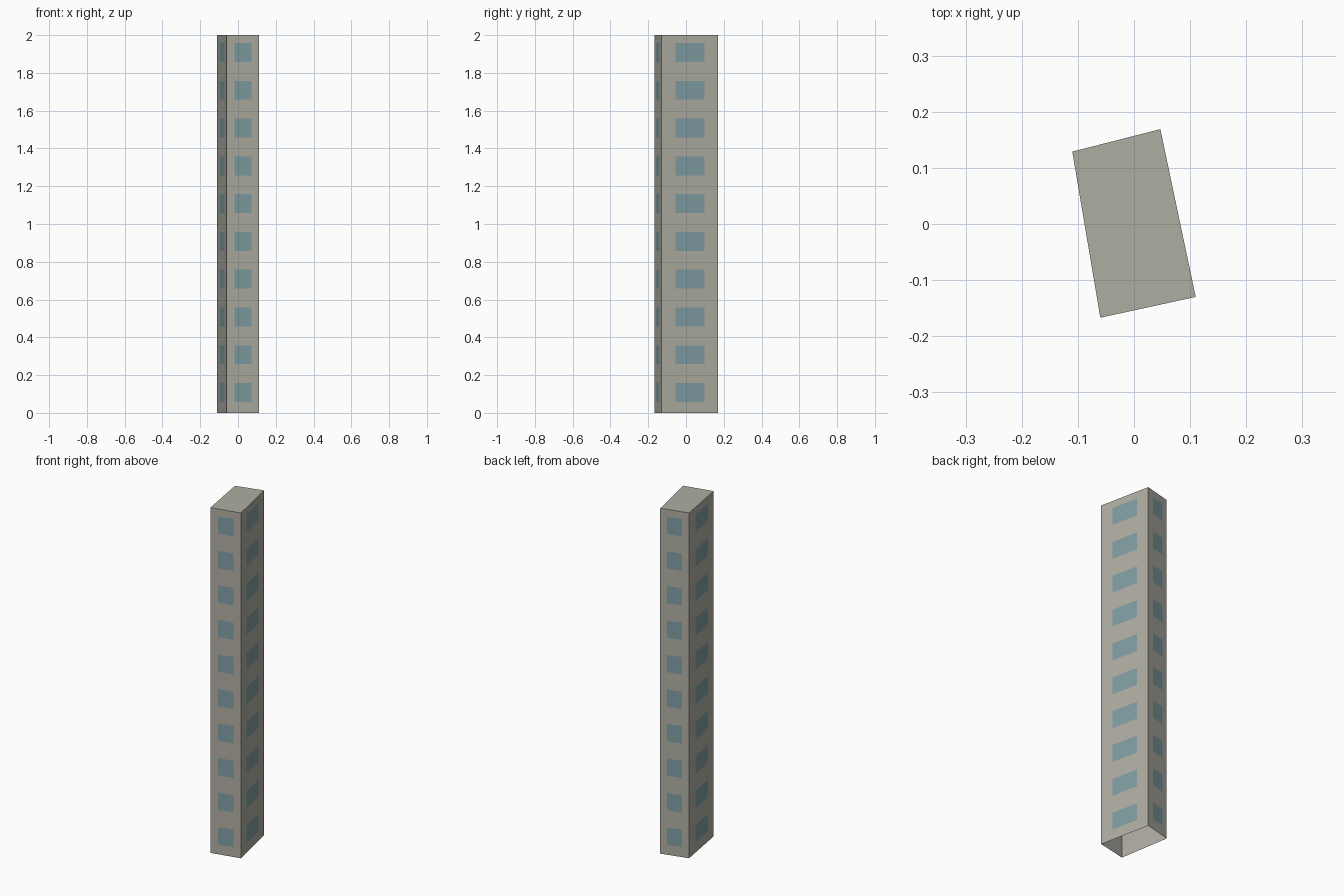
import bpy
import bmesh
from mathutils import Vector

cube = bpy.data.objects.get("Cube")
if cube:
    bpy.data.objects.remove(cube, do_unlink=True)


def make_material(name, colour):
    mat = bpy.data.materials.new(name)
    mat.use_nodes = True
    mat.diffuse_color = colour
    mat.node_tree.nodes["Principled BSDF"].inputs["Base Color"].default_value = colour
    return mat


def make_object(name, bm, mat):
    mesh = bpy.data.meshes.new(name)
    bm.to_mesh(mesh)
    bm.free()
    mesh.materials.append(mat)
    obj = bpy.data.objects.new(name, mesh)
    bpy.context.collection.objects.link(obj)
    return obj


concrete = make_material("warm grey concrete", (0.43, 0.42, 0.365, 1))
glass = make_material("blue grey glass", (0.215, 0.34, 0.365, 1))

HEIGHT = 2.0
FLOORS = 10
STOREY = HEIGHT / FLOORS
corners = [Vector(p) for p in
           ((-0.06, -0.167, 0), (0.11, -0.13, 0), (0.047, 0.169, 0), (-0.11, 0.129, 0))]
up = Vector((0, 0, 1))
sides = list(zip(corners, corners[1:] + corners[:1]))

# Tower shell: four walls and a flat roof, open underneath
bm = bmesh.new()
base = [bm.verts.new(c) for c in corners]
top = [bm.verts.new(c + up * HEIGHT) for c in corners]
for i in range(len(corners)):
    j = (i + 1) % len(corners)
    bm.faces.new((base[i], base[j], top[j], top[i]))
bm.faces.new(top)
make_object("tower_walls", bm, concrete)

# Windows: one thin pane per storey on every wall
for side, (a, b) in zip(("front", "left", "back", "right"), sides):
    bm = bmesh.new()
    outward = (b - a).cross(up).normalized() * 0.001
    start, end = a.lerp(b, 0.245) + outward, a.lerp(b, 0.765) + outward
    for floor in range(FLOORS):
        low = up * (floor * STOREY + 0.058)
        high = low + up * 0.1
        bm.faces.new([bm.verts.new(p) for p in
                      (start + low, end + low, end + high, start + high)])
    make_object(side + "_windows", bm, glass)
